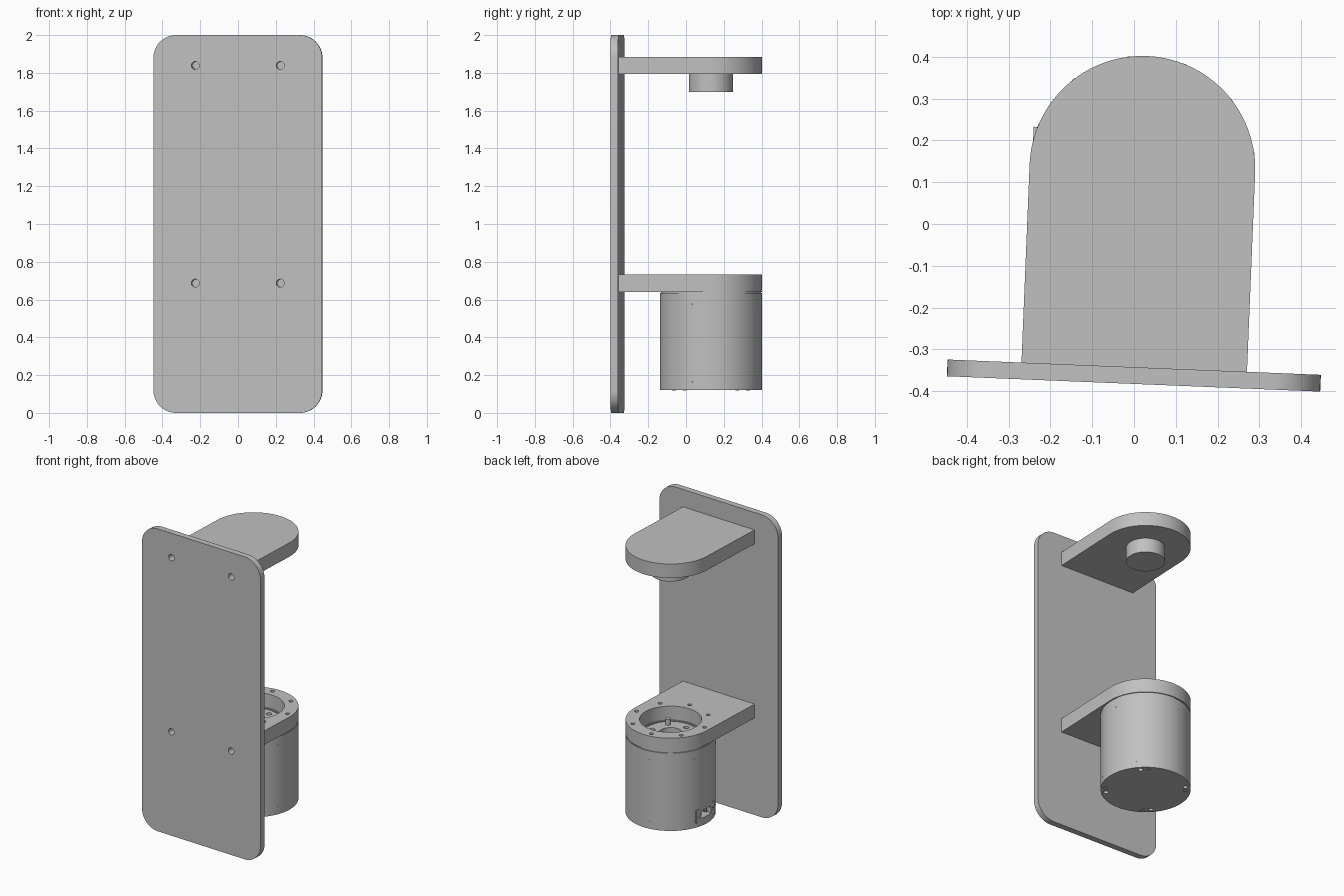
import bpy, bmesh
from math import sin, cos, pi, radians
from mathutils import Matrix

cube = bpy.data.objects.get("Cube")
if cube:
    bpy.data.objects.remove(cube)

# The whole bracket is turned slightly about the motor axis
FRAME = Matrix.Translation((0.02, 0.132, 0)) @ Matrix.Rotation(radians(-2.35), 4, 'Z')
R = 0.27            # motor and shelf radius
BACK = -0.475       # wall plate face that carries the shelves
FRONT = -0.515

grey = bpy.data.materials.new("plain grey")
grey.use_nodes = True
colour = (0.53, 0.53, 0.53, 1)
grey.diffuse_color = colour
grey.node_tree.nodes["Principled BSDF"].inputs["Base Color"].default_value = colour


def arc(cx, cy, r, a0, a1, n):
    return [(cx + r * cos(radians(a0 + (a1 - a0) * i / n)),
             cy + r * sin(radians(a0 + (a1 - a0) * i / n))) for i in range(n + 1)]


def circle(r, x=0, y=0, n=32):
    return arc(x, y, r, 0, 360, n)[:-1]


def prisms(name, items):
    """Extrude each (outline, z0, z1, matrix) and gather them in one object."""
    bm = bmesh.new()
    for pts, z0, z1, mat in items:
        low = [bm.verts.new(mat @ Matrix.Translation((x, y, z0)).translation) for x, y in pts]
        high = [bm.verts.new(mat @ Matrix.Translation((x, y, z1)).translation) for x, y in pts]
        bm.faces.new(low[::-1])
        bm.faces.new(high)
        for i in range(len(pts)):
            j = (i + 1) % len(pts)
            bm.faces.new((low[i], low[j], high[j], high[i]))
    bmesh.ops.recalc_face_normals(bm, faces=bm.faces)
    me = bpy.data.meshes.new(name)
    bm.to_mesh(me)
    bm.free()
    ob = bpy.data.objects.new(name, me)
    ob.matrix_world = FRAME
    me.materials.append(grey)
    bpy.context.collection.objects.link(ob)
    return ob


def prism(name, pts, z0, z1, mat=Matrix()):
    return prisms(name, [(pts, z0, z1, mat)])


def activate(ob):
    bpy.ops.object.select_all(action='DESELECT')
    ob.select_set(True)
    bpy.context.view_layer.objects.active = ob


def cut(ob, items):
    cutter = prisms("cutter", items)
    cutter.hide_render = True
    mod = ob.modifiers.new("cut", 'BOOLEAN')
    mod.operation, mod.solver, mod.object = 'DIFFERENCE', 'EXACT', cutter
    activate(ob)
    bpy.ops.object.modifier_apply(modifier=mod.name)
    bpy.data.objects.remove(cutter)


def ring(r, radius, z0, z1, angles, n=16):
    return [(circle(r, radius * cos(radians(a)), radius * sin(radians(a)), n), z0, z1, Matrix())
            for a in angles]


# Local z of an upright outline points along -y; its x and y become x and z
UPRIGHT = Matrix.Rotation(pi / 2, 4, 'X')

# Wall plate with rounded corners
w, c = 0.447, 0.12
outline = []
for cx, cz, a in ((w - c, 2 - c, 0), (c - w, 2 - c, 90), (c - w, c, 180), (w - c, c, 270)):
    outline += arc(cx, cz, c, a, a + 90, 12)
wall_plate = prism("wall_plate", outline, -BACK, -FRONT, UPRIGHT)

# Shelves with a half-round end
shelf = [(-R, BACK), (R, BACK)] + arc(0, 0, R, 0, 180, 48)
upper_shelf = prism("upper_shelf", shelf, 1.793, 1.885)
lower_shelf = prism("lower_shelf", shelf, 0.641, 0.733)
upper_boss = prism("upper_boss", circle(0.117, n=64), 1.698, 1.793)

# Mounting bolt holes through the plate into the shelf ends
bolts = [(circle(0.021, x, z, 24), 0.36, 0.6, UPRIGHT) for x in (-0.225, 0.225) for z in (0.687, 1.839)]
cut(wall_plate, bolts)
cut(upper_shelf, bolts[1::2])
cut(lower_shelf, bolts[0::2])

# Bearing bore and ring of screw holes in the lower shelf
cut(lower_shelf, [(circle(0.186, n=64), 0.5, 0.9, Matrix())]
    + ring(0.013, 0.235, 0.69, 0.9, range(8, 368, 45)))

# Motor housing with a recessed mouth and paired holes underneath
motor = prism("motor_housing", circle(R, n=96), 0.12, 0.634)
cut(motor, [(circle(0.172, n=64), 0.59, 0.8, Matrix())]
    + ring(0.015, 0.24, 0.0, 0.17, range(45, 405, 90))
    + ring(0.013, 0.24, 0.0, 0.14, range(57, 417, 90)))
motor_neck = prism("motor_neck", circle(0.264, n=96), 0.634, 0.641)
cut(motor_neck, [(circle(0.18, n=64), 0.5, 0.8, Matrix())])

# Screw heads sunk in the motor base
prisms("base_screws", ring(0.01, 0.24, 0.118, 0.141, range(57, 417, 90)))

# Output flange inside the bore, with centre hole, screw holes and two pegs
flange = prism("output_flange", circle(0.16, n=64), 0.58, 0.645)
cut(flange, [(circle(0.07, n=48), 0.61, 0.8, Matrix())]
    + ring(0.016, 0.118, 0.61, 0.8, range(15, 375, 60)))
pegs = prisms("flange_pegs", ring(0.016, 0.118, 0.64, 0.685, (105 + 30, 315)))

# Tiny pin heads around the top and bottom of the housing
pins = []
for k in range(12):
    turn = Matrix.Rotation(radians(30 * k + 10), 4, 'Z') @ UPRIGHT
    pins += [(circle(0.005, 0, z, 10), R - 0.004, R + 0.0005, turn) for z in (0.165, 0.575)]
prisms("housing_pins", pins)

# Power inlet on the right side of the housing: frame, socket and blades
SIDE = Matrix.Rotation(-pi / 2, 4, 'Z') @ UPRIGHT


def box(x, z, hw, hh):
    return [(x - hw, z - hh), (x + hw, z - hh), (x + hw, z + hh), (x - hw, z + hh)]


socket = [(-0.05, 0.17), (0.05, 0.17), (0.05, 0.205), (0.035, 0.22), (-0.035, 0.22), (-0.05, 0.205)]
cut(motor, [(socket, 0.21, 0.4, SIDE)])
inlet = prism("power_inlet", box(0, 0.193, 0.09, 0.042), 0.235, 0.264, SIDE)
cut(inlet, [(socket, 0.2, 0.4, SIDE)] + [(circle(0.008, s * 0.072, 0.193, 16), 0.25, 0.4, SIDE) for s in (-1, 1)])
prisms("inlet_blades", [(box(x, z, 0.005, 0.01), 0.205, 0.25, SIDE)
                        for x, z in ((-0.028, 0.19), (0, 0.202), (0.028, 0.19))])

# Smooth round walls, crisp edges
for ob in (wall_plate, upper_shelf, lower_shelf, upper_boss, motor, motor_neck, flange, pegs):
    activate(ob)
    bpy.ops.object.shade_smooth_by_angle(angle=radians(30))
